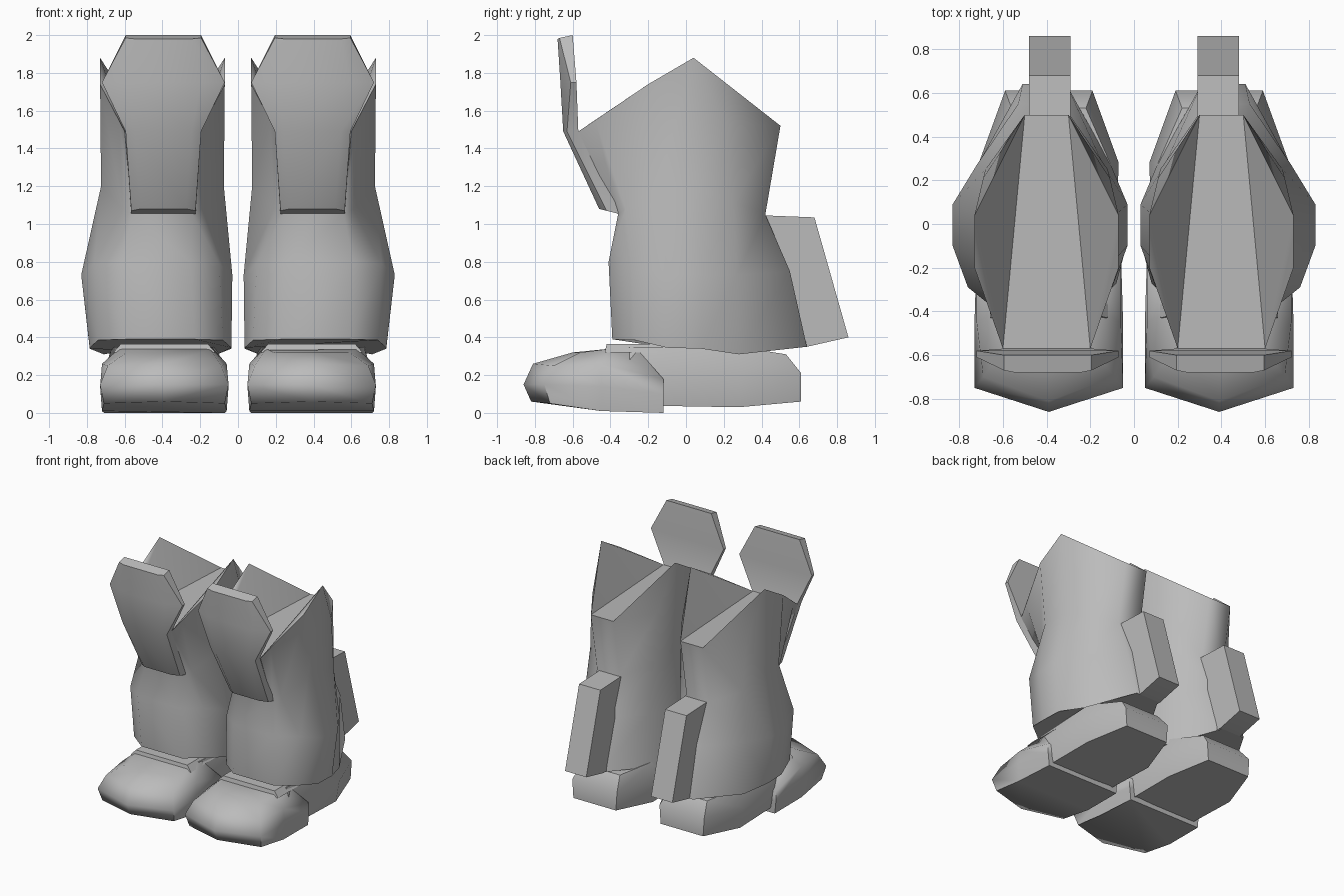
import bpy, bmesh, math

if "Cube" in bpy.data.objects:
    bpy.data.objects.remove(bpy.data.objects["Cube"])

grey = bpy.data.materials.new("plain grey")
grey.diffuse_color = (0.5, 0.5, 0.5, 1)
grey.use_nodes = True
grey.node_tree.nodes["Principled BSDF"].inputs["Base Color"].default_value = grey.diffuse_color


def finish(bm, name, angle):
    bmesh.ops.recalc_face_normals(bm, faces=bm.faces[:])
    me = bpy.data.meshes.new(name)
    bm.to_mesh(me)
    bm.free()
    me.materials.append(grey)
    ob = bpy.data.objects.new(name, me)
    bpy.context.collection.objects.link(ob)
    bpy.ops.object.select_all(action='DESELECT')
    ob.select_set(True)
    bpy.context.view_layer.objects.active = ob
    bpy.ops.object.shade_smooth_by_angle(angle=math.radians(angle))
    return ob


def loft(name, side, halves, centres, angle=35, cap_top=True):
    """Skin rings given as right halves; each ring is mirrored about its centre."""
    bm = bmesh.new()
    rings = []
    for half, c in zip(halves, centres):
        pts = half + [(-x, y, z) for x, y, z in reversed(half) if x > 0]
        rings.append([bm.verts.new((side * (x + c), y, z)) for x, y, z in pts])
    n = len(rings[0])
    for a, b in zip(rings, rings[1:]):
        for i in range(n):
            j = (i + 1) % n
            bm.faces.new((a[i], a[j], b[j], b[i]))
    bm.faces.new(rings[0])
    t = rings[-1]
    if cap_top:
        bm.faces.new(t)
    else:
        # sunken middle strip with two raised flanks and folded rear corners
        bm.faces.new((t[0], t[5], t[6], t[11]))
        for f, c, sf, sm, sb, b in (t[:6], t[:5:-1]):
            bm.faces.new((f, c, sf))
            bm.faces.new((f, sf, sm))
            bm.faces.new((f, sm, b))
            bm.faces.new((sm, sb, b))
    return finish(bm, name, angle)


# Boot shaft rings: front, front corner, front side, mid side, rear side, back
shaft = [
    [(.18, -.39, .39), (.33, -.27, .385), (.375, -.1, .345), (.375, .08, .34),
     (.30, .28, .31), (.1, .64, .35)],
    [(.18, -.41, .80), (.33, -.29, .79), (.40, -.1, .73), (.40, .09, .73),
     (.29, .27, .73), (.1, .55, .75)],
    [(.16, -.36, 1.05), (.21, -.32, 1.08), (.325, -.15, 1.2), (.325, .05, 1.2),
     (.28, .25, 1.12), (.1, .42, 1.05)],
    [(.20, -.57, 1.49), (.23, -.48, 1.55), (.33, -.2, 1.74), (.33, .04, 1.88),
     (.29, .21, 1.53), (.1, .50, 1.52)],
]

# Toe cap rings: back corner, side, front corner, tip
toe = [
    [(.32, -.12, 0), (.33, -.45, .01), (.32, -.72, .05), (0, -.82, .06)],
    [(.33, -.12, .10), (.34, -.45, .14), (.34, -.75, .15), (0, -.86, .15)],
    [(.33, -.12, .18), (.33, -.45, .26), (.30, -.70, .25), (0, -.81, .26)],
    [(.25, -.27, .35), (.24, -.40, .34), (.20, -.56, .32), (0, -.60, .32)],
]

# Heel of the shoe
heel = [
    [(.28, -.3, .04), (.29, .28, .03), (.19, .61, .06)],
    [(.30, -.3, .20), (.32, .28, .20), (.20, .61, .21)],
    [(.25, -.3, .35), (.28, .28, .35), (.17, .53, .31)],
]

# Tongue resting on the toe cap
tongue = [
    [(.27, -.43, .32), (.27, -.1, .32)],
    [(.23, -.42, .365), (.23, -.1, .365)],
]

# Shin strip widening to a six-sided knee plate: front, edge and back per height
knee = [
    [(.12, -.46, 1.08), (.17, -.42, 1.07), (.17, -.34, 1.05)],
    [(.15, -.65, 1.49), (.20, -.63, 1.49), (.20, -.57, 1.49)],
    [(.20, -.665, 1.75), (.325, -.61, 1.75), (.325, -.58, 1.75)],
    [(.15, -.68, 1.98), (.20, -.67, 1.985), (.20, -.60, 2.0)],
]

# Fin at the back of the calf, swept outline extruded sideways
fin = [(.3, 1.05), (.68, 1.035), (.86, .40), (.64, .35), (.4, .36)]

for side, label in ((1, "right"), (-1, "left")):
    loft(label + "_shaft", side, shaft, (.41, .43, .40, .40), 62, cap_top=False)
    loft(label + "_toe_cap", side, toe, (.39,) * 4, 65)
    loft(label + "_shoe_heel", side, heel, (.39,) * 3, 40)
    loft(label + "_tongue", side, tongue, (.39,) * 2)
    loft(label + "_knee_plate", side, knee, (.395,) * 4, 40)
    bm = bmesh.new()
    ends = [[bm.verts.new((side * x, y, z)) for y, z in fin] for x in (.29, .48)]
    for e in ends:
        bm.faces.new(e)
    for i in range(len(fin)):
        j = (i + 1) % len(fin)
        bm.faces.new((ends[0][i], ends[0][j], ends[1][j], ends[1][i]))
    finish(bm, label + "_calf_fin", 20)
